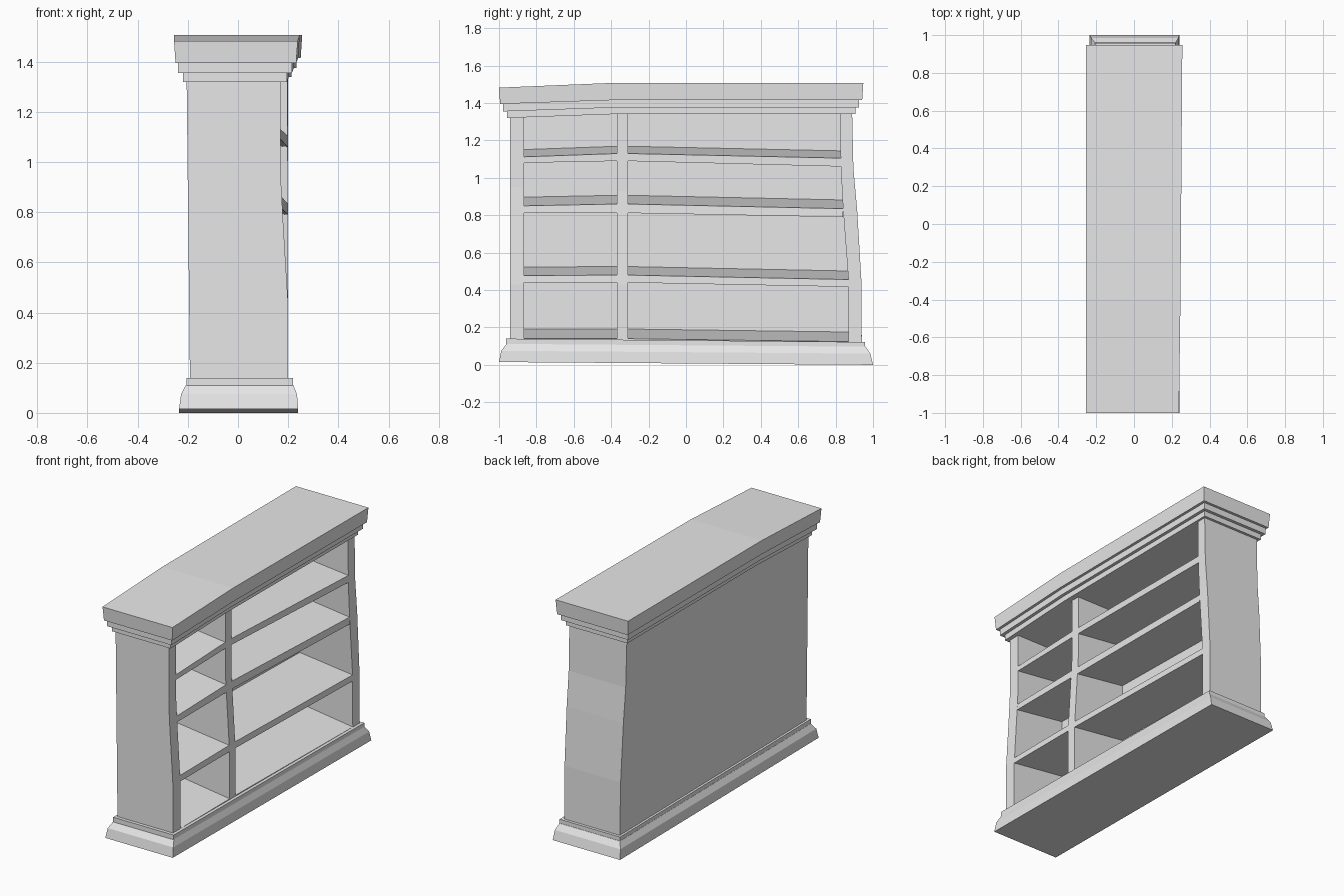
import bpy, bmesh

old = bpy.data.objects.get("Cube")
if old:
    bpy.data.objects.remove(old, do_unlink=True)

grey = bpy.data.materials.new("plain grey")
grey.use_nodes = True
grey.diffuse_color = (0.8, 0.8, 0.8, 1)
grey.node_tree.nodes["Principled BSDF"].inputs["Base Color"].default_value = (0.8, 0.8, 0.8, 1)


def loft(name, rings):
    """Skin a row of four-cornered rings and cap both ends."""
    bm = bmesh.new()
    loops = [[bm.verts.new(p) for p in ring] for ring in rings]
    for a, b in zip(loops, loops[1:]):
        for i in range(4):
            j = (i + 1) % 4
            bm.faces.new((a[i], a[j], b[j], b[i]))
    bm.faces.new(loops[0])
    bm.faces.new(loops[-1])
    bmesh.ops.recalc_face_normals(bm, faces=bm.faces)
    mesh = bpy.data.meshes.new(name)
    bm.to_mesh(mesh)
    bm.free()
    mesh.materials.append(grey)
    obj = bpy.data.objects.new(name, mesh)
    bpy.context.collection.objects.link(obj)
    return obj


def clamp(t):
    return max(0.0, min(1.0, t))


def front_x(y, z):
    # The open side sags inward toward the upper -y end
    return 0.2 - 0.03 * clamp((z - 0.43) / 0.5) * clamp((0.9 - y) / 1.2)


def back_x(z):
    return -0.19 - 0.015 * z / 1.35


def upright(name, stations):
    """Vertical board from (z, y0, y1) stations, flush with the open side."""
    loft(name, [[(back_x(z), y0, z), (front_x(y0, z), y0, z),
                 (front_x(y1, z), y1, z), (back_x(z), y1, z)]
                for z, y0, y1 in stations])


def tilted_ring(h, drop, x0, x1, y0, y1):
    """Level outline whose +y end sits lower by drop."""
    return [(x0, y0, h), (x1, y0, h), (x1, y1, h - drop), (x0, y1, h - drop)]


# Plinth with sloped sides, and the thin cap above it
loft("plinth", [tilted_ring(0.015, 0.015, -0.235, 0.24, -1.0, 1.0),
                tilted_ring(0.075, 0.015, -0.227, 0.235, -0.988, 0.985),
                tilted_ring(0.112, 0.015, -0.207, 0.22, -0.96, 0.96)])
loft("plinth_cap", [tilted_ring(0.11, 0.015, -0.206, 0.22, -0.962, 0.958),
                    tilted_ring(0.14, 0.018, -0.206, 0.22, -0.962, 0.958)])

# End boards and divider
upright("right_end_board", [(z, -0.94, -0.865) for z in (0.13, 0.43, 0.8, 0.95, 1.34)])
upright("left_end_board", [(0.11, 0.94, 0.87), (0.46, 0.937, 0.868), (0.83, 0.915, 0.84),
                           (1.05, 0.895, 0.828), (1.36, 0.888, 0.825)])
upright("divider", [(z, -0.37, -0.31) for z in (0.12, 0.43, 0.93, 1.35)])

# Back board
loft("back_board", [[(back_x(z), -0.935, z), (-0.17, -0.9, z), (-0.17, y1 - 0.03, z), (back_x(z), y1, z)]
                    for z, y1 in ((0.12, 0.94), (0.46, 0.937), (0.83, 0.915),
                                  (1.05, 0.895), (1.34, 0.888))])


def shelf(name, ends, rise):
    """Board from (y, underside, top) ends, rising toward the back."""
    loft(name, [[(front_x(y, lo), y, lo), (front_x(y, hi), y, hi),
                 (-0.18, y, hi + rise), (-0.18, y, lo + rise)] for y, lo, hi in ends])


# Shelves: heights at the -y end, the divider and the +y end
levels = {
    "floor": ((0.08, 0.14), (0.08, 0.14), (0.07, 0.124), 0.053),
    "lower_shelf": ((0.44, 0.477), (0.44, 0.48), (0.417, 0.456), 0.047),
    "middle_shelf": ((0.812, 0.85), (0.812, 0.86), (0.79, 0.835), 0.048),
    "upper_shelf": ((1.08, 1.112), (1.09, 1.13), (1.06, 1.105), 0.04),
}
for name, (a, b, c, rise) in levels.items():
    y_end = 0.87 if a[0] < 0.7 else 0.84
    shelf("narrow_" + name, [(-0.87, *a), (-0.36, *b)], rise)
    shelf("wide_" + name, [(-0.32, *b), (y_end, *c)], rise)


def cornice(name, z0, z1, x0, x1, y0, y1, flare, lift):
    """Moulding tier along y, sagging at the -y end; flare widens its top."""
    rings = []
    for y, side, dz, dx in ((y0, -1, 0, 0), (-0.4, 0, 1, 0.008), (y1, 1, 1, 0.018)):
        lo, hi, top_y = z0 + 0.02 * dz, z1 + lift * dz, y + side * flare
        rings.append([(x0, y, lo), (x1 + dx, y, lo),
                      (x1 + dx + flare, top_y, hi), (x0 - flare, top_y, hi)])
    loft(name, rings)


# Stepped cornice and top slab
cornice("cornice_lower_step", 1.32, 1.36, -0.22, 0.195, -0.957, 0.905, 0, 0.02)
cornice("cornice_upper_step", 1.355, 1.398, -0.24, 0.215, -0.978, 0.925, 0, 0.02)
cornice("top_slab", 1.395, 1.482, -0.249, 0.232, -0.994, 0.942, 0.006, 0.025)
